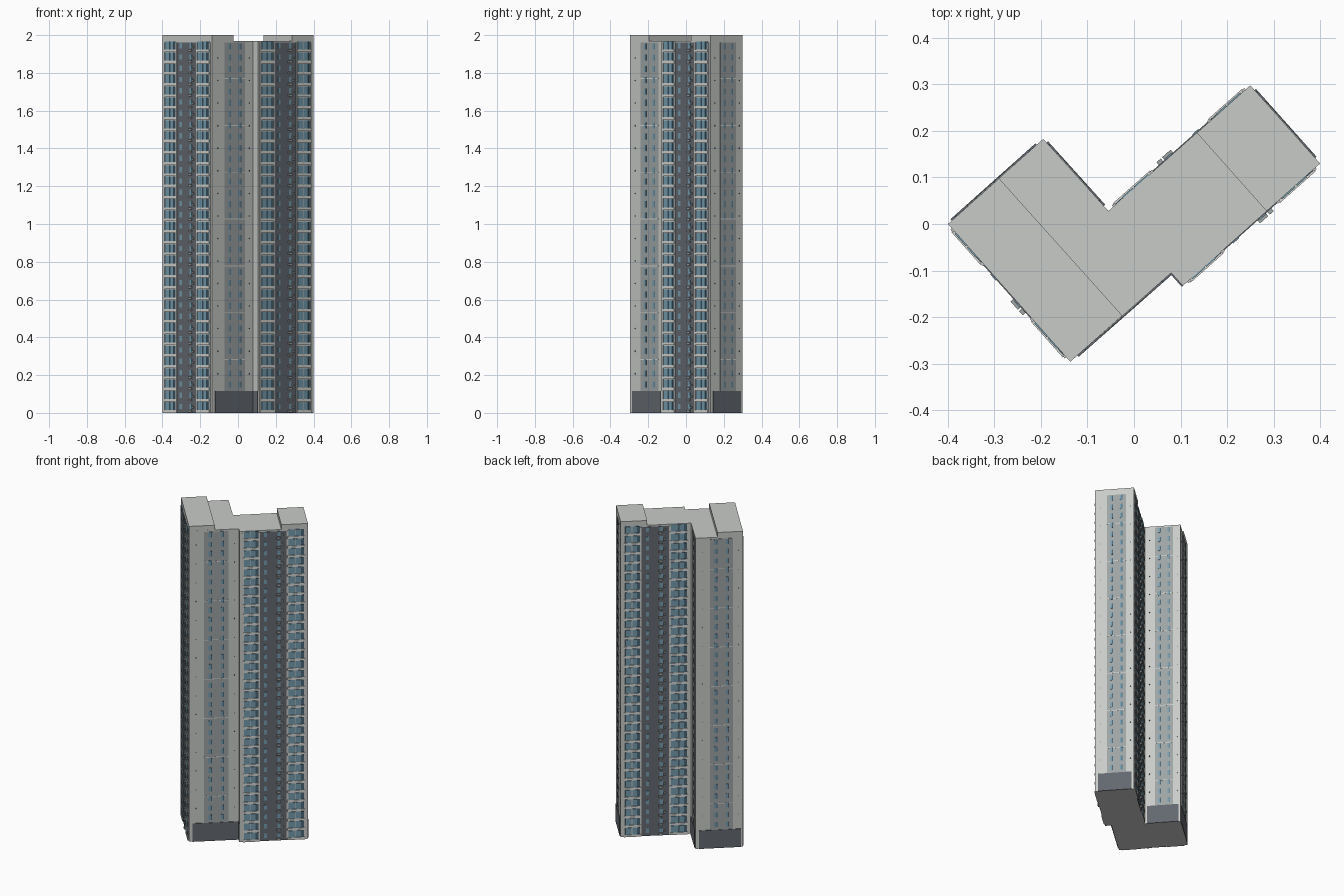
import bpy, bmesh
from mathutils import Vector

if "Cube" in bpy.data.objects:
    bpy.data.objects.remove(bpy.data.objects["Cube"])

ROOF, CAP, FLOORS = 1.97, 2.0, 33
FH = ROOF / FLOORS


def material(name, rgb):
    m = bpy.data.materials.new(name)
    m.diffuse_color = (*rgb, 1)
    m.use_nodes = True
    m.node_tree.nodes["Principled BSDF"].inputs["Base Color"].default_value = m.diffuse_color
    return m


PALE = material("pale_wall", (0.58, 0.60, 0.58))
GREY = material("grey_panel", (0.34, 0.37, 0.37))
DARK = material("dark_slate", (0.125, 0.14, 0.16))
GLASS = material("blue_glass", (0.17, 0.33, 0.43))
SHADE = material("deep_glass", (0.07, 0.13, 0.18))
TRIM = material("light_trim", (0.68, 0.69, 0.65))

# Footprint corners, counter-clockwise
A, B, C, D = (-0.40, 0.0), (-0.137, -0.296), (0.08, -0.105), (0.105, -0.133)
E, F, G, H = (0.40, 0.13), (0.25, 0.298), (-0.055, 0.028), (-0.195, 0.183)

parts = {}


def part(name, mat):
    if name not in parts:
        parts[name] = (bmesh.new(), mat)
    return parts[name][0]


def prism(name, mat, pts, z0, z1):
    bm = part(name, mat)
    lo = [bm.verts.new((p[0], p[1], z0)) for p in pts]
    hi = [bm.verts.new((p[0], p[1], z1)) for p in pts]
    bm.faces.new(lo[::-1])
    bm.faces.new(hi)
    n = len(pts)
    for i in range(n):
        j = (i + 1) % n
        bm.faces.new((lo[i], lo[j], hi[j], hi[i]))


def slab(name, mat, side, f0, f1, z0, z1, out):
    """Box on a facade, between two fractions of its length."""
    p, q = Vector(side[0]), Vector(side[1])
    d = q - p
    n = Vector((d.y, -d.x)).normalized()
    a, b = p + d * f0, p + d * f1
    prism(name, mat, [a - n * 0.002, a + n * out, b + n * out, b - n * 0.002], z0, z1)


# Tower body and the two raised roof blocks
prism("tower_body", PALE, [A, B, C, D, E, F, G, H], 0, ROOF)
prism("roof_blocks", PALE, [A, B, (-0.025, -0.197), (-0.29, 0.098)], ROOF, CAP)
prism("roof_blocks", PALE, [(0.285, 0.0275), E, F, (0.135, 0.196)], ROOF, CAP)

# Balcony facades
for side in ((A, B), (D, E), (F, G)):
    slab("dark_strip", DARK, side, 0.295, 0.685, 0, ROOF - 0.01, 0.002)
    for f0, f1 in ((0.045, 0.285), (0.695, 0.955)):
        w = f1 - f0
        for f in (f0 - 0.012, f1 - 0.008):
            slab("balcony_posts", PALE, side, f, f + 0.02, 0, ROOF - 0.01, 0.004)
        for k in range(FLOORS):
            z = k * FH
            slab("balcony_ledges", TRIM, side, f0, f1, z, z + 0.014, 0.006)
            slab("balcony_glass", GLASS, side, f0 + 0.02, f0 + w * 0.46, z + 0.014, z + FH - 0.003, 0.003)
            slab("balcony_glass", GLASS, side, f0 + w * 0.5, f0 + w * 0.78, z + 0.014, z + FH - 0.003, 0.003)
            slab("balcony_recess", SHADE, side, f0 + w * 0.79, f1 - 0.01, z + 0.014, z + FH - 0.003, 0.002)
    # Small windows and air conditioners in the dark strip
    for k in range(FLOORS):
        z = k * FH
        for f in (0.38, 0.575):
            slab("strip_windows", GLASS, side, f - 0.022, f + 0.022, z + 0.02, z + 0.048, 0.004)
        slab("air_conditioners", GREY, side, 0.54, 0.60, z + 0.003, z + 0.014, 0.010)
        slab("air_conditioners", GREY, side, 0.61, 0.64, z + 0.022, z + 0.033, 0.010)

# Plain facades with a grey window panel and a dark plinth
for side, b1 in (((B, C), 1.0), ((E, F), 0.94), ((G, H), 0.95), ((H, A), 0.96)):
    slab("grey_panel", GREY, side, 0.30, 0.79, 0, ROOF - 0.01, 0.002)
    slab("plinth", DARK, side, 0.07, b1, 0, 0.115, 0.004)
    for k in range(2, FLOORS):
        z = k * FH
        for f in (0.425, 0.67):
            slab("panel_windows", GLASS, side, f - 0.032, f + 0.015, z + 0.014, z + 0.046, 0.003)
            slab("panel_window_shade", SHADE, side, f + 0.015, f + 0.032, z + 0.014, z + 0.046, 0.003)
        if k % 2:
            for f in (0.14, 0.91):
                slab("wall_vents", SHADE, side, f - 0.008, f + 0.008, z + 0.025, z + 0.031, 0.002)
    for k in range(7):
        z = 0.28 + 0.248 * k
        slab("panel_bands", TRIM, side, 0.30, 0.79, z, z + 0.004, 0.0025)
slab("plinth", DARK, (C, D), 0, 1, 0, 0.115, 0.003)

for name, (bm, mat) in parts.items():
    bmesh.ops.recalc_face_normals(bm, faces=bm.faces)
    me = bpy.data.meshes.new(name)
    bm.to_mesh(me)
    bm.free()
    me.materials.append(mat)
    bpy.context.collection.objects.link(bpy.data.objects.new(name, me))
